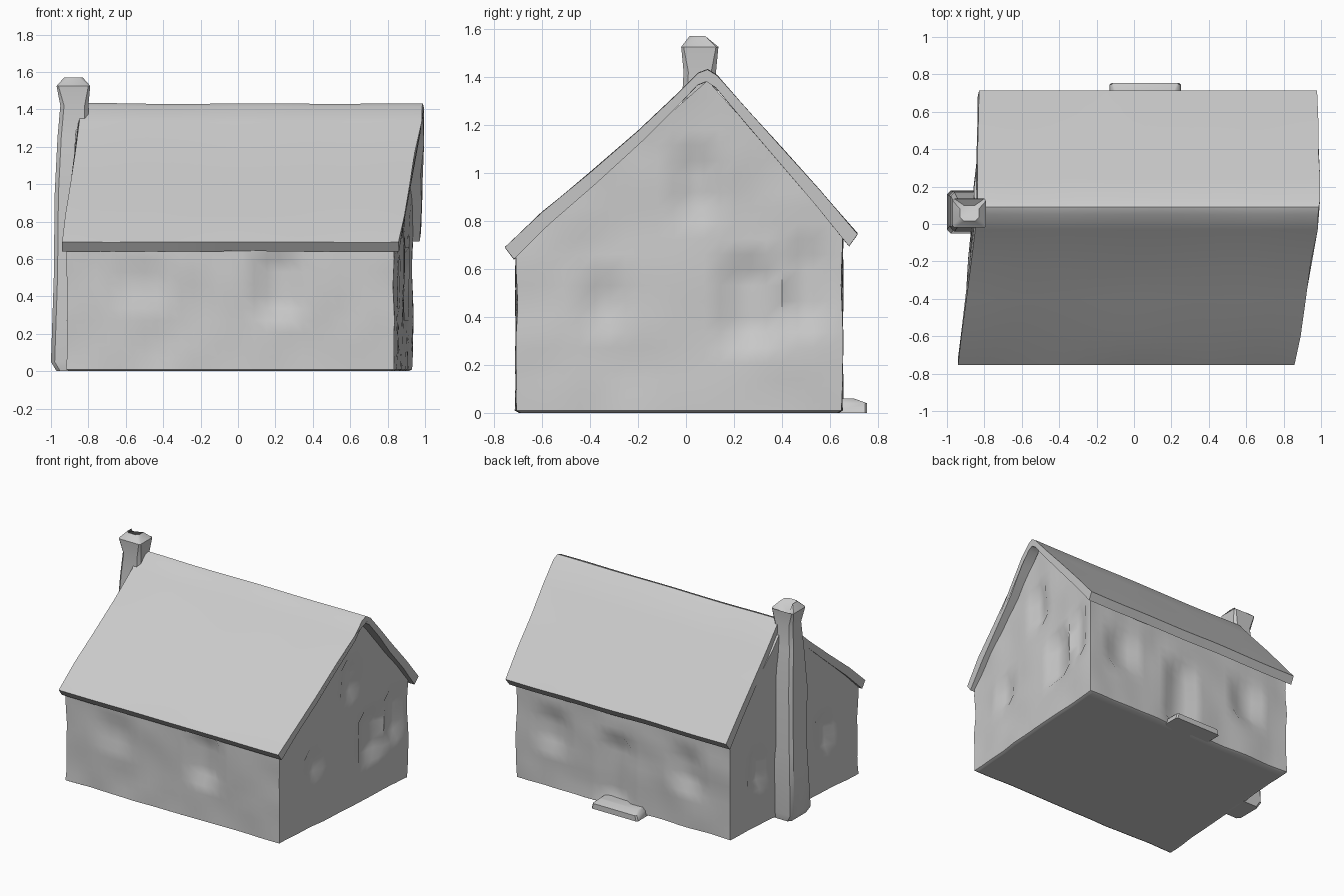
import bpy, bmesh, math
from mathutils import Vector, noise

cube = bpy.data.objects.get("Cube")
if cube:
    bpy.data.objects.remove(cube, do_unlink=True)

stone = bpy.data.materials.new("pale grey")
stone.use_nodes = True
stone.diffuse_color = (0.6, 0.6, 0.6, 1)
stone.node_tree.nodes["Principled BSDF"].inputs["Base Color"].default_value = (0.6, 0.6, 0.6, 1)


def skew(v):
    """The plan leans: the back is shifted toward +x."""
    v.x += 0.075 * v.y


def finish(bm, name, angle=40):
    bmesh.ops.recalc_face_normals(bm, faces=bm.faces)
    mesh = bpy.data.meshes.new(name)
    bm.to_mesh(mesh)
    bm.free()
    mesh.materials.append(stone)
    obj = bpy.data.objects.new(name, mesh)
    bpy.context.collection.objects.link(obj)
    bpy.ops.object.select_all(action='DESELECT')
    obj.select_set(True)
    bpy.context.view_layer.objects.active = obj
    bpy.ops.object.shade_smooth_by_angle(angle=math.radians(angle))
    return obj


def loft(bm, rings):
    """Closed tube through rings of points, capped at both ends."""
    rows = [[bm.verts.new(p) for p in ring] for ring in rings]
    n = len(rows[0])
    for a, b in zip(rows, rows[1:]):
        for i in range(n):
            j = (i + 1) % n
            bm.faces.new((a[i], a[j], b[j], b[i]))
    bm.faces.new(rows[0])
    bm.faces.new(rows[-1])


# Walls: a gabled prism cut into a grid, with soft hollows for the openings
LEFT, RIGHT, FRONT, BACK = -0.865, 0.885, -0.705, 0.65
gable = [(FRONT, 0), (BACK, 0), (BACK, 0.76), (0.09, 1.385), (FRONT, 0.69)]
bm = bmesh.new()
loft(bm, [[(x, y, z) for y, z in gable] for x in (LEFT, RIGHT)])
for axis in range(3):
    normal = Vector((axis == 0, axis == 1, axis == 2))
    for k in range(-15, 25):
        geom = bm.verts[:] + bm.edges[:] + bm.faces[:]
        bmesh.ops.bisect_plane(bm, geom=geom, plane_co=normal * (k * 0.065 + 0.01), plane_no=normal)

# Openings as (low, high, bottom, top, depth) along each wall
openings = {
    "front": [(0.15, 0.4, 0.28, 0.66, 0.035), (-0.62, -0.35, 0.36, 0.56, 0.015)],
    "back": [(-0.05, 0.18, 0.06, 0.48, 0.035), (0.48, 0.7, 0.3, 0.55, 0.03),
             (-0.6, -0.38, 0.3, 0.55, 0.03)],
    "right": [(0.2, 0.36, 0.28, 0.62, 0.04), (-0.42, -0.27, 0.36, 0.57, 0.03),
              (0.43, 0.56, 0.34, 0.72, 0.03), (-0.05, 0.12, 0.84, 1.08, 0.03)],
    "left": [(0.3, 0.45, 0.3, 0.55, 0.03), (-0.42, -0.25, 0.3, 0.55, 0.03)],
}


def hollow(wall, u, z):
    return sum(d for a, b, lo, hi, d in openings[wall] if a < u < b and lo < z < hi)


for v in bm.verts:
    x, y, z = v.co
    rough = 0.012 * noise.noise(v.co * 5)
    # Rounded foot
    foot = 0.018 if z < 0.001 else 0
    if y < FRONT + 0.001:
        v.co.y += hollow("front", x, z) + foot + rough
    elif y > BACK - 0.001:
        v.co.y -= hollow("back", x, z) + foot + rough
    if x < LEFT + 0.001:
        v.co.x += hollow("left", y, z) + foot + rough
    elif x > RIGHT - 0.001:
        v.co.x -= hollow("right", y, z) + foot + rough
        v.co.x += 0.035 * max(0, z - 0.75)
    skew(v.co)
finish(bm, "walls", 50)

# Roof: thin folded slab with worn, wavy verges
profile = [(-0.755, 0.69), (-0.6, 0.835), (-0.4, 1.0), (-0.2, 1.175), (-0.03, 1.335),
           (0.05, 1.415), (0.09, 1.43), (0.13, 1.405), (0.25, 1.27), (0.4, 1.105),
           (0.56, 0.925), (0.715, 0.745)]
under = [(y * 0.95, z - 0.05) for y, z in reversed(profile)]
section = profile + under
bm = bmesh.new()
rings = []
COLS = 24
for i in range(COLS + 1):
    t = i / COLS
    ring = []
    for y, z in section:
        height = (z - 0.69) / 0.74
        wave = 0.018 * noise.noise(Vector((7 * y, 4 * t, 1)))
        left = -0.885 + 0.04 * height + wave
        right = 0.92 + 0.07 * height + wave
        point = Vector((left + (right - left) * t, y, z + 0.006 * noise.noise(Vector((t * 4, y * 4, 3)))))
        skew(point)
        point.x = min(point.x, 0.995)
        ring.append(point)
    rings.append(ring)
loft(bm, rings)
finish(bm, "roof")


# Chimney: tapering stack on the outer gable with a flared, uneven rim
def rounded_square(x0, x1, y0, y1, z, cut=0.02):
    return [(x0 + cut, y0, z), (x1 - cut, y0, z), (x1, y0 + cut, z), (x1, y1 - cut, z),
            (x1 - cut, y1, z), (x0 + cut, y1, z), (x0, y1 - cut, z), (x0, y0 + cut, z)]


bm = bmesh.new()
loft(bm, [
    rounded_square(-0.97, -0.79, -0.04, 0.17, 0),
    rounded_square(-1.0, -0.78, -0.05, 0.18, 0.05),
    rounded_square(-0.985, -0.78, -0.03, 0.17, 0.5),
    rounded_square(-0.98, -0.79, -0.04, 0.17, 0.95),
    rounded_square(-0.965, -0.8, -0.02, 0.14, 1.25),
    rounded_square(-0.95, -0.8, -0.01, 0.125, 1.42),
    rounded_square(-0.97, -0.79, -0.02, 0.135, 1.525, 0.01),
    rounded_square(-0.93, -0.83, 0.015, 0.1, 1.5),
])
for v in bm.verts:
    if v.co.z > 1.49 and -0.94 < v.co.x < -0.82 and v.co.y < 0.08:
        v.co.z = 1.57
finish(bm, "chimney")

# Door step behind the house
bm = bmesh.new()
loft(bm, [rounded_square(-0.13, 0.25, 0.6, 0.755, 0, 0.01),
          rounded_square(-0.12, 0.24, 0.6, 0.755, 0.04, 0.01),
          rounded_square(-0.1, 0.22, 0.6, 0.7, 0.06, 0.01)])
finish(bm, "door_step")
